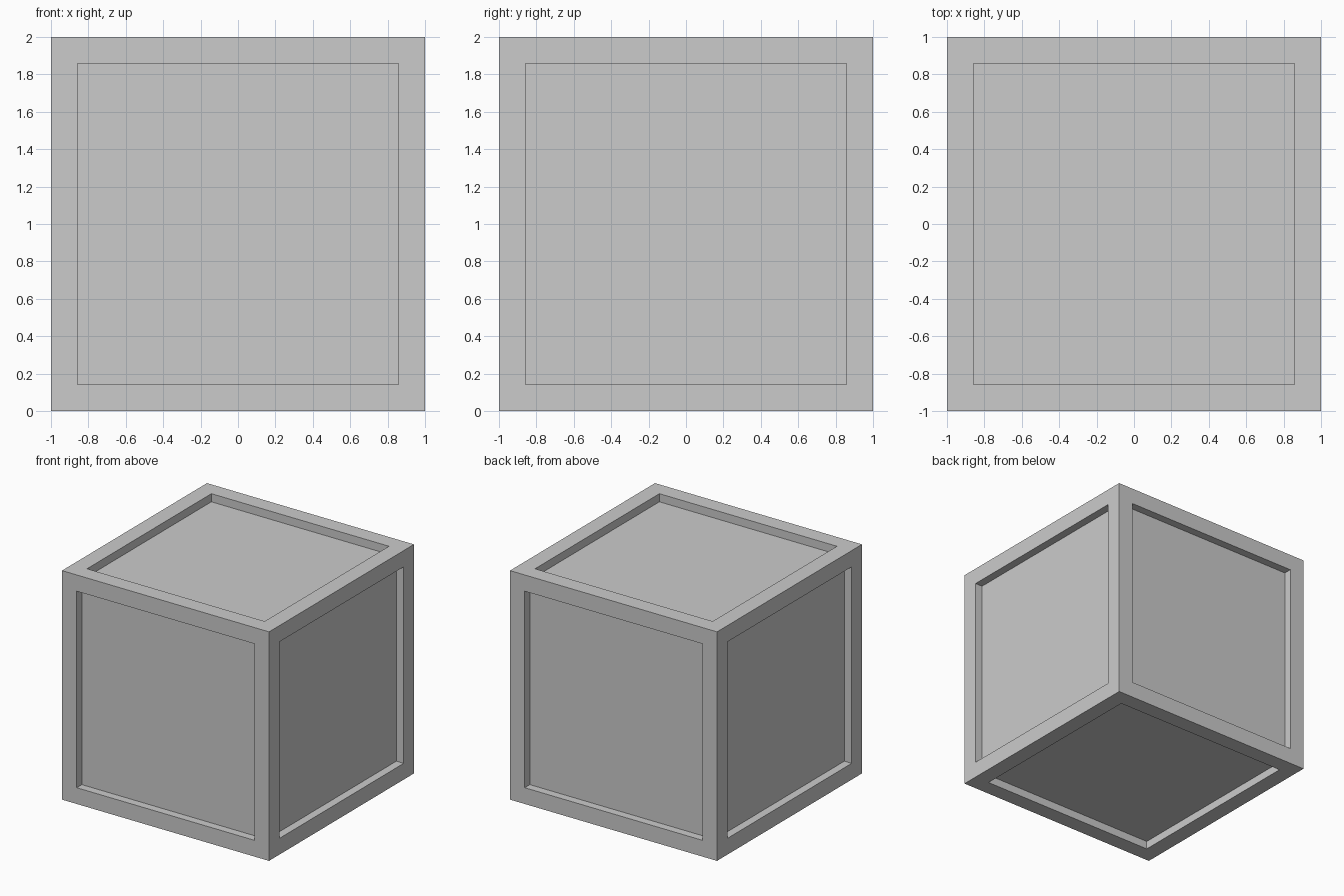
import bpy, bmesh
from mathutils import Matrix

if "Cube" in bpy.data.objects:
    bpy.data.objects.remove(bpy.data.objects["Cube"])

FRAME = 0.142   # width of the raised border
DEPTH = 0.071   # depth of the recessed panels

# Crate: cube with a recessed square panel in each of its six sides
bm = bmesh.new()
bmesh.ops.create_cube(bm, size=2.0, matrix=Matrix.Translation((0, 0, 1)))
panels = bm.faces[:]
bmesh.ops.inset_individual(bm, faces=panels, thickness=FRAME, use_even_offset=True)

# Straight-walled recess: extrude each panel, then push it inward
extruded = bmesh.ops.extrude_discrete_faces(bm, faces=panels)["faces"]
for face in extruded:
    face.normal_update()
    bmesh.ops.translate(bm, verts=face.verts[:], vec=face.normal * -DEPTH)
bmesh.ops.recalc_face_normals(bm, faces=bm.faces[:])

mesh = bpy.data.meshes.new("crate")
bm.to_mesh(mesh)
bm.free()
bpy.context.collection.objects.link(bpy.data.objects.new("crate", mesh))
